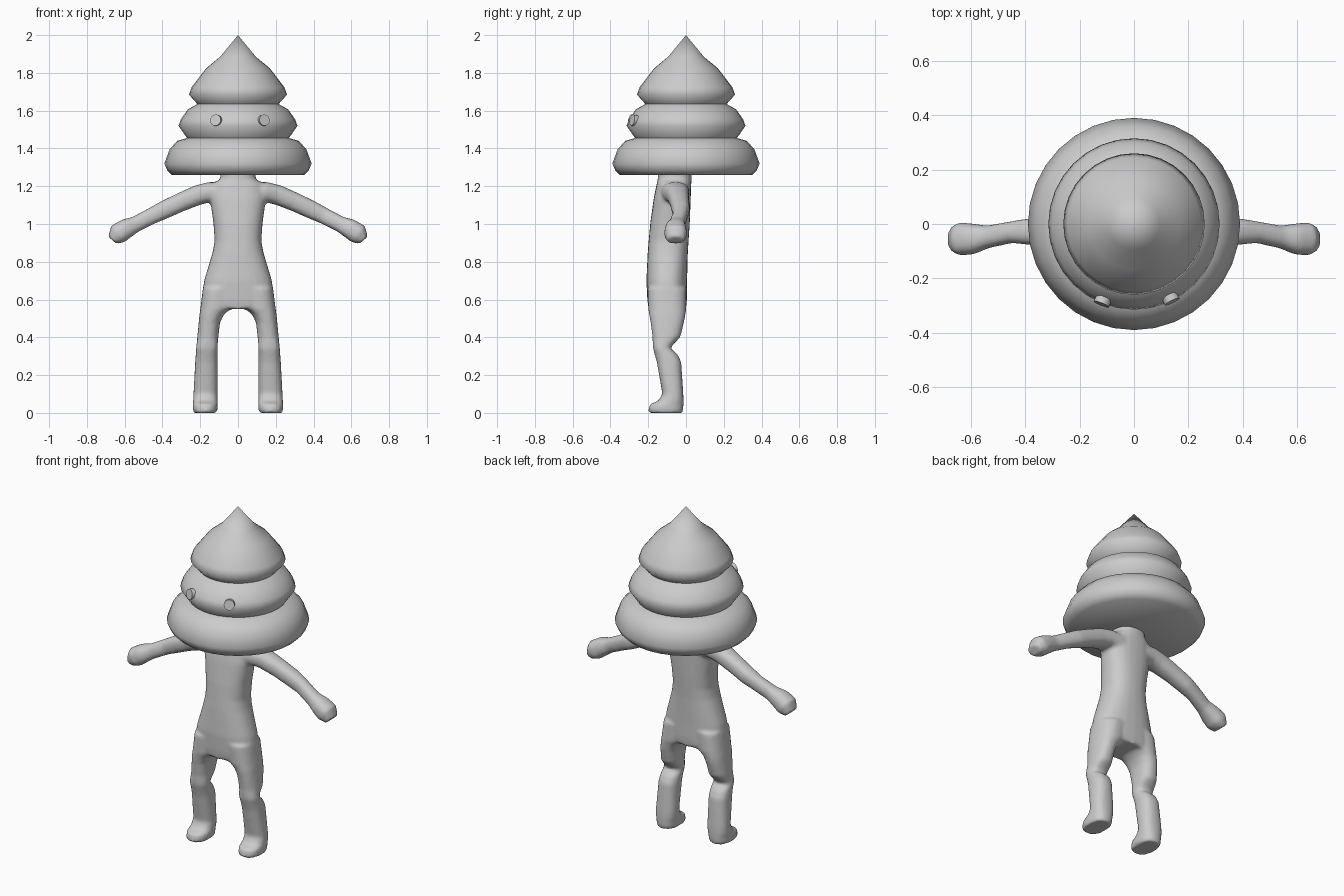
import bpy, bmesh, math
from mathutils import Vector

if "Cube" in bpy.data.objects:
    bpy.data.objects.remove(bpy.data.objects["Cube"])

grey = bpy.data.materials.new("plain grey")
grey.diffuse_color = (0.6, 0.6, 0.6, 1)
grey.use_nodes = True
grey.node_tree.nodes["Principled BSDF"].inputs["Base Color"].default_value = grey.diffuse_color


def make_object(name, bm):
    bmesh.ops.recalc_face_normals(bm, faces=bm.faces)
    me = bpy.data.meshes.new(name)
    bm.to_mesh(me)
    bm.free()
    me.materials.append(grey)
    ob = bpy.data.objects.new(name, me)
    bpy.context.collection.objects.link(ob)
    return ob


def smooth(ob, angle):
    bpy.ops.object.select_all(action='DESELECT')
    ob.select_set(True)
    bpy.context.view_layer.objects.active = ob
    bpy.ops.object.shade_smooth_by_angle(angle=math.radians(angle))


def loft(bm, sections, n=24, power=2.4):
    """Closed tube through rounded sections (centre, axis u, axis v)."""
    rings = []
    for c, u, v in sections:
        ring = []
        for i in range(n):
            a = 2 * math.pi * i / n
            ca, sa = math.cos(a), math.sin(a)
            p = (c + u * math.copysign(abs(ca) ** (2 / power), ca)
                 + v * math.copysign(abs(sa) ** (2 / power), sa))
            ring.append(bm.verts.new(p))
        rings.append(ring)
    for r, s in zip(rings, rings[1:]):
        for i in range(n):
            j = (i + 1) % n
            bm.faces.new((r[i], r[j], s[j], s[i]))
    bm.faces.new(rings[0])
    bm.faces.new(rings[-1])


def level(z, x0, x1, y0, y1):
    """Horizontal section from its extents."""
    return (Vector(((x0 + x1) / 2, (y0 + y1) / 2, z)),
            Vector(((x1 - x0) / 2, 0, 0)), Vector((0, (y1 - y0) / 2, 0)))


# Swirled head: stacked rolls as a turned profile
profile = [(0.35, 1.26), (0.375, 1.285), (0.39, 1.32), (0.362, 1.395), (0.322, 1.44),
           (0.27, 1.455), (0.315, 1.52), (0.302, 1.555), (0.265, 1.607), (0.215, 1.635),
           (0.26, 1.685), (0.245, 1.725), (0.168, 1.825), (0.095, 1.885)]
bm = bmesh.new()
N = 32
rings = [[bm.verts.new((r * math.cos(2 * math.pi * i / N), r * math.sin(2 * math.pi * i / N), z))
          for i in range(N)] for r, z in profile]
tip = bm.verts.new((0, 0, 2))
for r, s in zip(rings, rings[1:]):
    for i in range(N):
        bm.faces.new((r[i], r[(i + 1) % N], s[(i + 1) % N], s[i]))
for i in range(N):
    bm.faces.new((rings[-1][i], rings[-1][(i + 1) % N], tip))
bm.faces.new(rings[0])
smooth(make_object("swirl_head", bm), 80)

# Eyes: small round buttons on the middle roll
for name, x in (("left_eye", -0.115), ("right_eye", 0.135)):
    bm = bmesh.new()
    bmesh.ops.create_cone(bm, cap_ends=True, segments=20, radius1=0.03, radius2=0.03, depth=0.025)
    eye = make_object(name, bm)
    eye.location = (x, -math.sqrt(0.306 ** 2 - x * x), 1.548)
    eye.rotation_euler = (math.radians(80), 0, math.asin(x / 0.306))
    smooth(eye, 40)

# Body: torso, legs and arms fused into one smooth skin
bm = bmesh.new()
torso = [(1.30, 0.09, -0.145, 0.03), (1.235, 0.095, -0.15, 0.03), (1.215, 0.135, -0.155, 0.028),
         (1.13, 0.148, -0.172, 0.025), (1.0, 0.13, -0.19, 0.02), (0.91, 0.124, -0.198, 0.014),
         (0.85, 0.135, -0.203, 0.01), (0.70, 0.18, -0.21, 0.006), (0.60, 0.193, -0.205, 0.005),
         (0.55, 0.195, -0.198, 0.0)]
loft(bm, [level(z, -w, w, y0, y1) for z, w, y0, y1 in torso])

legs = [(0.66, 0.01, 0.186, -0.205, 0.003), (0.55, 0.04, 0.2, -0.2, 0.002),
        (0.52, 0.075, 0.204, -0.195, -0.003), (0.48, 0.095, 0.208, -0.188, -0.01),
        (0.40, 0.104, 0.216, -0.177, -0.03), (0.36, 0.107, 0.22, -0.176, -0.07),
        (0.342, 0.108, 0.222, -0.175, -0.082), (0.31, 0.108, 0.224, -0.166, -0.045),
        (0.27, 0.108, 0.227, -0.155, -0.025), (0.10, 0.108, 0.236, -0.125, -0.014),
        (0.065, 0.108, 0.238, -0.145, -0.013), (0.045, 0.108, 0.239, -0.192, -0.013),
        (0.012, 0.109, 0.239, -0.2, -0.015), (0.0, 0.115, 0.234, -0.195, -0.02)]
# x, z, half thickness, centre y, half depth
arms = [(0.08, 1.165, 0.055, -0.06, 0.08), (0.15, 1.168, 0.054, -0.055, 0.072),
        (0.21, 1.154, 0.053, -0.045, 0.06), (0.30, 1.117, 0.05, -0.035, 0.052),
        (0.39, 1.075, 0.048, -0.028, 0.048), (0.45, 1.046, 0.044, -0.03, 0.04),
        (0.54, 1.0, 0.042, -0.048, 0.042), (0.59, 0.977, 0.052, -0.055, 0.056),
        (0.635, 0.948, 0.056, -0.055, 0.061), (0.665, 0.914, 0.03, -0.055, 0.045)]
for s in (-1, 1):
    loft(bm, [level(z, *sorted((s * a, s * b)), y0, y1) for z, a, b, y0, y1 in legs])
    secs = []
    for i, (x, z, t, y, d) in enumerate(arms):
        a, b = arms[max(i - 1, 0)], arms[min(i + 1, len(arms) - 1)]
        along = Vector((b[0] - a[0], 0, b[1] - a[1])).normalized()
        secs.append((Vector((s * x, y, z)), Vector((0, d, 0)),
                     Vector((-s * along.z * t, 0, along.x * t))))
    loft(bm, secs)
body = make_object("body", bm)
remesh = body.modifiers.new("fuse", 'REMESH')
remesh.mode = 'VOXEL'
remesh.voxel_size = 0.011
remesh.use_smooth_shade = True
relax = body.modifiers.new("relax", 'SMOOTH')
relax.factor = 0.5
relax.iterations = 4
